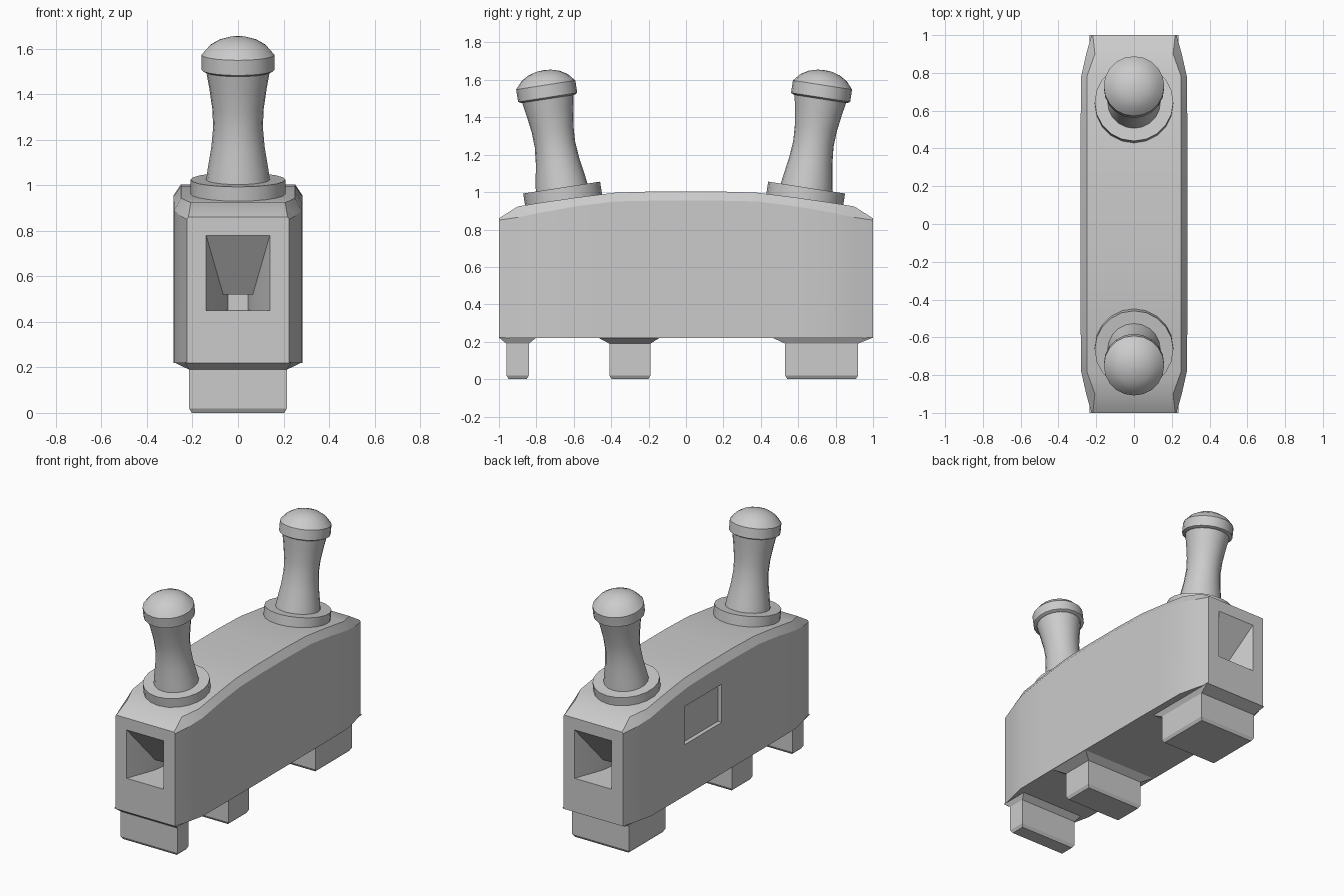
import bpy, bmesh, math
from mathutils import Matrix

if "Cube" in bpy.data.objects:
    bpy.data.objects.remove(bpy.data.objects["Cube"])


def loft(name, rings):
    """Skin closed rings of equal point count and cap both ends."""
    bm = bmesh.new()
    loops = [[bm.verts.new(p) for p in r] for r in rings]
    n = len(loops[0])
    for a, b in zip(loops, loops[1:]):
        for i in range(n):
            j = (i + 1) % n
            bm.faces.new((a[i], a[j], b[j], b[i]))
    bm.faces.new(loops[0])
    bm.faces.new(loops[-1])
    bmesh.ops.recalc_face_normals(bm, faces=bm.faces)
    me = bpy.data.meshes.new(name)
    bm.to_mesh(me)
    bm.free()
    ob = bpy.data.objects.new(name, me)
    bpy.context.collection.objects.link(ob)
    return ob


def rect(x0, x1, y0, y1, z):
    return [(x0, y0, z), (x1, y0, z), (x1, y1, z), (x0, y1, z)]


def gate(half, y, z0, z1):
    return [(-half, y, z0), (half, y, z0), (half, y, z1), (-half, y, z1)]


def smooth(ob, angle):
    bpy.ops.object.select_all(action='DESELECT')
    bpy.context.view_layer.objects.active = ob
    ob.select_set(True)
    bpy.ops.object.shade_smooth_by_angle(angle=math.radians(angle))


def cut(ob, cutter):
    m = ob.modifiers.new(cutter.name, 'BOOLEAN')
    m.operation = 'DIFFERENCE'
    m.solver = 'EXACT'
    m.object = cutter
    bpy.context.view_layer.objects.active = ob
    bpy.ops.object.modifier_apply(modifier=m.name)
    bpy.data.objects.remove(cutter)


# Body: cross-sections (y, half width, shoulder z, half top width, top z)
half = [(1.0, .225, .85, .218, .86), (.9, .253, .865, .207, .923),
        (.78, .28, .89, .25, .943), (.58, .282, .925, .25, .972),
        (.38, .283, .95, .25, .997), (.15, .283, .955, .25, 1.004)]
sections = [(-s[0], *s[1:]) for s in half] + half[::-1]
body = loft("body", [[(-w, y, .22), (w, y, .22), (w, y, zs), (t, y, zt),
                      (-t, y, zt), (-w, y, zs)] for y, w, zs, t, zt in sections])

# Funnel openings at both ends
for s in (-1, 1):
    cut(body, loft("funnel", [gate(.14, s * 1.02, .45, .80),
                              gate(.14, s * 1.0, .45, .78),
                              gate(.065, s * .80, .45, .52),
                              gate(.045, s * .66, .451, .519)]))

# Shallow rectangular recess on the left side
cut(body, loft("recess", [rect(-.4, -.255, .02, .42, .57),
                          rect(-.4, -.255, .02, .42, .83)]))
smooth(body, 25)

# Feet with flared collars: (name, foot y range, collar y range, collar half width)
for name, y0, y1, c0, c1, w in [("front_foot", -.96, -.84, -1, -.80, .235),
                                ("middle_foot", -.41, -.19, -.47, -.14, .28),
                                ("back_foot", .53, .92, .46, 1, .235)]:
    x, b = .215, .012
    loft(name, [rect(-w, w, c0, c1, .222), rect(-x, x, y0, y1, .19),
                rect(-x, x, y0, y1, .02),
                rect(-x + b, x - b, y0 + b, y1 - b, 0)])


# Handles: turned parts tilted outwards
def turned(name, profile, y, tilt, sides):
    rings = [[(r * math.cos(2 * math.pi * i / sides),
               r * math.sin(2 * math.pi * i / sides), h) for i in range(sides)]
             for r, h in profile]
    ob = loft(name, rings)
    ob.data.transform(Matrix.Translation((0, y, .96)) @ Matrix.Rotation(tilt, 4, 'X'))
    smooth(ob, 30)


for side, y, s in (("front", -.655, 1), ("back", .635, -1)):
    tilt = s * math.radians(8.8)
    turned(side + "_handle_base", [(.208, -.01), (.208, .065)], y, tilt, 20)
    turned(side + "_handle_grip", [(.142, .05), (.132, .12), (.117, .21), (.109, .30),
                                   (.113, .38), (.126, .47), (.142, .56)], y, tilt, 20)
    turned(side + "_handle_cap", [(.145, .545), (.16, .553), (.16, .62), (.153, .628),
                                  (.125, .660), (.085, .684), (.04, .697),
                                  (.005, .70)], y, tilt, 20)
